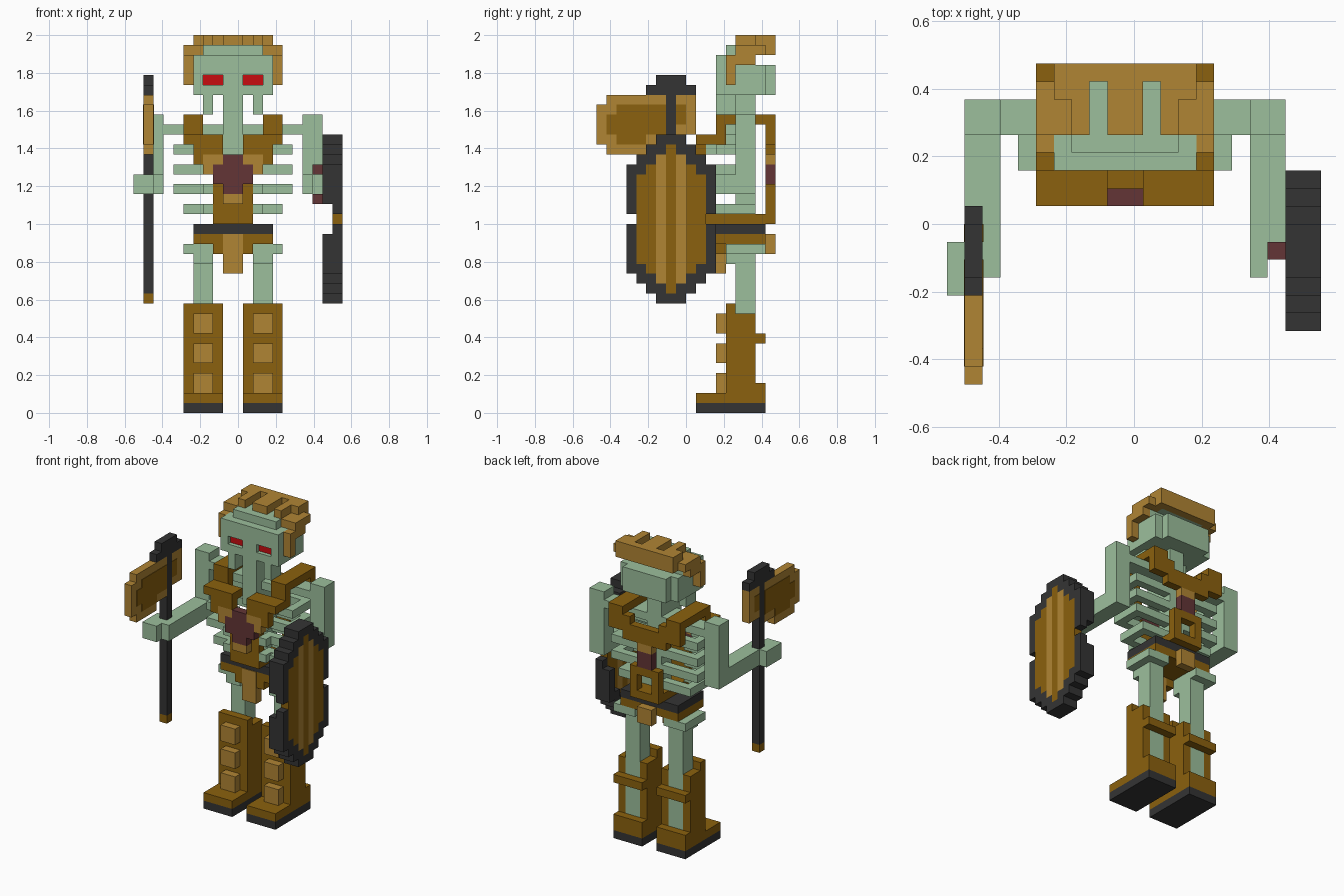
import bpy, bmesh
from mathutils import Vector

cube = bpy.data.objects.get("Cube")
if cube:
    bpy.data.objects.remove(cube, do_unlink=True)

U = 2 / 38  # edge of one block


def linear(c):
    c /= 255
    return c / 12.92 if c <= 0.04045 else ((c + 0.055) / 1.055) ** 2.4


def material(name, rgb):
    m = bpy.data.materials.new(name)
    m.use_nodes = True
    col = tuple(linear(c) for c in rgb) + (1,)
    m.diffuse_color = col
    bsdf = next(n for n in m.node_tree.nodes if n.type == 'BSDF_PRINCIPLED')
    bsdf.inputs["Base Color"].default_value = col
    bsdf.inputs["Roughness"].default_value = 0.9
    return m


BONE = material("pale_green_bone", (156, 191, 156))
BROWN = material("dark_brown_leather", (139, 97, 14))
GOLD = material("light_brown_gold", (176, 133, 52))
DARK = material("charcoal", (52, 52, 52))
RED = material("bright_red", (200, 12, 16))
WINE = material("dark_wine", (99, 53, 54))


def part(name, mat, boxes, mirror=False):
    """Boxes are (x0, x1, y0, y1, z0, z1) in blocks; mirror flips them about the body middle x = 10."""
    boxes = list(boxes)
    if mirror:
        boxes += [(20 - b[1], 20 - b[0]) + tuple(b[2:]) for b in boxes]
    bm = bmesh.new()
    for x0, x1, y0, y1, z0, z1 in boxes:
        lo = Vector((x0 - 10.5, y0 - 9, z0)) * U
        hi = Vector((x1 - 10.5, y1 - 9, z1)) * U
        vs = bmesh.ops.create_cube(bm, size=1)["verts"]
        for v in vs:
            v.co = Vector([(lo[a] + hi[a]) / 2 + v.co[a] * (hi[a] - lo[a]) for a in range(3)])
    me = bpy.data.meshes.new(name)
    bm.to_mesh(me)
    bm.free()
    me.materials.append(mat)
    ob = bpy.data.objects.new(name, me)
    bpy.context.collection.objects.link(ob)
    return ob


# Boots and legs
part("boot_soles", DARK, [(5, 9, 10, 17, 0, 1)], True)
part("boots", BROWN, [
    (5, 9, 10, 17, 1, 2), (5, 9, 13, 17, 2, 3),       # foot and heel
    (5, 9, 13, 14, 3, 11),                            # shin plate
    (5, 6, 14, 16, 3, 10), (8, 9, 14, 16, 3, 10),     # side walls
    (5, 9, 16, 17, 7, 8)], True)                      # calf strap
part("shin_studs", GOLD, [(6, 8, 12, 13, z, z + 2) for z in (2, 5, 8)], True)
part("legs", BONE, [(6, 8, 14, 16, 3, 16), (6, 8, 13, 14, 15, 16),
                    (5, 8, 13, 17, 16, 17)], True)

# Waist
part("belt", DARK, [(6, 14, 12, 17, 18, 19)])
part("waist_skirt", BROWN, [(6, 14, 12, 17, 17, 18), (8, 9, 12, 13, 16, 17),
                            (11, 12, 12, 13, 16, 17)])
part("front_tabard", GOLD, [(9, 11, 11.9, 13, 14, 18)])
part("back_tab", GOLD, [(9, 11, 17, 18, 16, 18)])

# Spine and ribs
part("spine", BONE, [(9, 11, 14, 16, 19, 32)])
ribs = []
for z, outer, tip in ((26, 4, 7), (24, 4, 8), (22, 4, 8), (20, 5, 8)):
    ribs += [(outer, outer + 1, 12, 16, z, z + 1),
             (outer, tip, 12, 13, z, z + 1),
             (tip - 1, tip, 11, 13, z, z + 1),
             (outer, 10, 15, 16, z, z + 1)]
part("ribs", BONE, ribs, True)
part("collar_bone", BONE, [(7, 13, 13, 16, 28, 29), (9, 11, 12, 14, 26, 29)])

# Harness over shoulders, chest and back
part("harness", BROWN, [
    (5, 7, 12, 18, 29, 30), (5, 7, 12, 13, 27, 29), (5, 7, 10, 12, 27, 28),
    (7, 9, 10, 12, 27, 28), (6, 7, 10, 11, 25, 27), (7, 9, 10, 11, 26, 27),
    (5, 7, 17, 18, 27, 29), (7, 8, 17, 18, 26, 29),
    (8, 10, 17, 18, 26, 28)], True)
part("waist_strap", BROWN, [(8, 12, 11, 12, 19, 24), (8, 12, 12, 17, 19, 20)])
part("back_loop", BROWN, [(8, 12, 17, 18, 19, 20), (8, 9, 17, 18, 20, 22),
                          (11, 12, 17, 18, 20, 22), (8, 12, 17, 18, 22, 23)])
part("chest_trim", GOLD, [(7, 8, 10, 11, 24, 26), (8, 9, 10, 11, 25, 26)], True)
part("chest_pendant", GOLD, [(9, 11, 10, 11, 21, 22)])
part("chest_gem", WINE, [(9, 11, 10, 11, 22, 26), (8, 9, 10, 11, 23, 25),
                         (11, 12, 10, 11, 23, 25)])
part("back_gem", WINE, [(9, 11, 17, 18, 23, 25)])
part("back_trim", GOLD, [(9, 11, 17, 18, 25, 26)])

# Head
part("skull", BONE, [
    (6, 14, 12, 16, 34, 36), (6, 14, 13, 16, 32, 34),
    (6, 7, 12, 13, 32, 34), (9, 11, 12, 13, 32, 34), (13, 14, 12, 13, 32, 34),
    (7, 9, 12, 13, 32, 33), (11, 13, 12, 13, 32, 33),
    (7, 13, 13, 17, 36, 37), (6, 14, 16, 17, 32, 35),
    (7, 13, 17, 18, 32, 35)])
part("teeth", BONE, [(7, 8, 12, 14, 30, 32), (12, 13, 12, 14, 30, 32),
                     (9, 11, 12, 14, 29, 32)])
part("eyes", RED, [(7, 9, 12.5, 13, 33, 34)], True)
part("hair_top", GOLD, [(6, 14, 17, 18, 36, 38), (6, 7, 16, 17, 37, 38),
                        (7, 8, 14, 17, 37, 38), (9, 10, 14, 17, 37, 38)], True)
part("hair_sides", GOLD, [(5, 6, 13, 14, 33, 36), (5, 6, 14, 16, 35, 37),
                          (5, 6, 16, 17, 36, 37), (6, 7, 14, 17, 36, 37)], True)

# Arms
part("arms", BONE, [(3, 7, 14, 16, 28, 29), (1, 3, 14, 16, 22, 30),
                    (1, 3, 8, 14, 22, 24), (2, 3, 6, 8, 22, 24)], True)
part("axe_hand", BONE, [(0, 1, 5, 8, 22, 24), (1, 2, 5, 7, 22, 24)])
part("shield_hand", BONE, [(17, 18, 7, 8, 22, 24)])
part("shield_straps", WINE, [(18, 19, 7, 8, 21, 22), (18, 19, 7, 8, 24, 25)])

# Axe
part("axe_shaft", DARK, [(1, 2, 7, 8, 12, 32), (1, 2, 5, 10, 32, 33),
                         (1, 2, 6, 9, 33, 34)])
part("axe_pommel", BROWN, [(1, 2, 7, 8, 11, 12)])
part("axe_blade", GOLD, [(1, 2, 0, 1, 27, 31), (1, 2, 1, 5, 26, 32),
                         (1, 2, 5, 7, 27, 32), (1, 2, 8, 10, 28, 32)])
inlay = []
for x in (0.95, 1.95):
    inlay += [(x, x + 0.1, 1, 2, 28, 30), (x, x + 0.1, 2, 5, 27, 31),
              (x, x + 0.1, 5, 7, 28, 31), (x, x + 0.1, 8, 9, 29, 31)]
part("axe_blade_inlay", BROWN, inlay)

# Shield: stepped rim around a striped field, half-widths measured from y = 7.5
HALF = {11: 1.5, 12: 2.5, 13: 3.5}
FIELD = {12: 0.5, 13: 1.5, 14: 2.5}
rim, field, stripes = [], [], []
for z in range(11, 28):
    edge = min(z, 38 - z)  # rows mirror about the shield's middle
    h = HALF.get(edge, 4.5)
    f = FIELD.get(edge, 3.5) if edge > 11 else 0
    back = 20 if edge == 18 else 19
    if edge == 19:
        pass               # notch in the rim
    elif f == 0:
        rim.append((back, 21, 7.5 - h, 7.5 + h, z, z + 1))
    else:
        rim += [(back, 21, 7.5 - h, 7.5 - f, z, z + 1),
                (back, 21, 7.5 + f, 7.5 + h, z, z + 1)]
    if f == 0:
        continue
    if f < 1:
        field.append((20, 21, 7, 8, z, z + 1))
        continue
    field.append((20, 21, 7, 8, z, z + 1))
    stripes += [(20, 21, 6, 7, z, z + 1), (20, 21, 8, 9, z, z + 1)]
    if f > 2:
        field += [(20, 21, 7.5 - f, 6, z, z + 1), (20, 21, 9, 7.5 + f, z, z + 1)]
part("shield_rim", DARK, rim)
part("shield_field", BROWN, field)
part("shield_stripes", GOLD, stripes)
